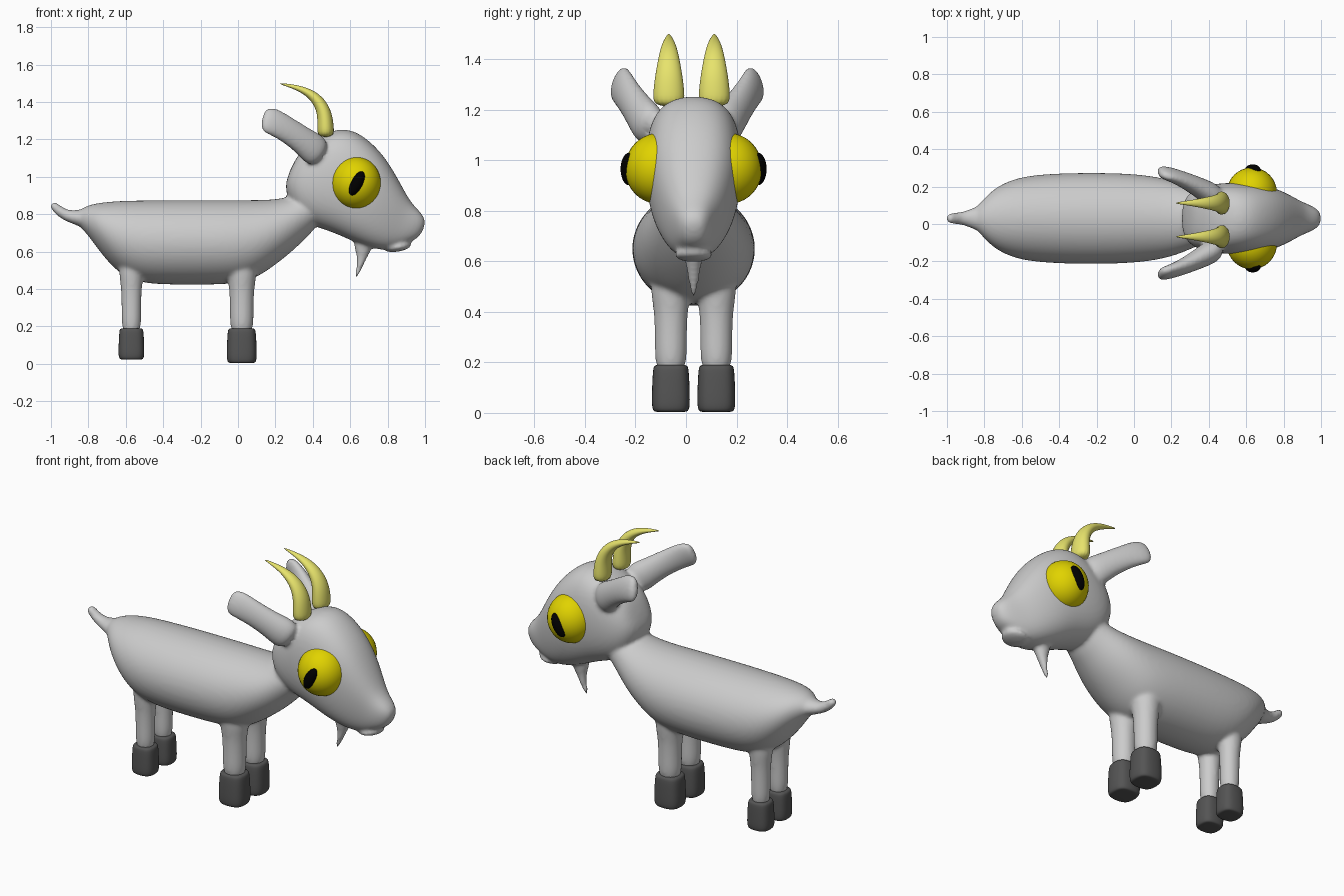
import bpy, bmesh
from math import sin, cos, pi, copysign, radians
from mathutils import Vector

if "Cube" in bpy.data.objects:
    bpy.data.objects.remove(bpy.data.objects["Cube"])

CY = 0.03  # the animal's mirror plane


def material(name, rgb):
    m = bpy.data.materials.new(name)
    m.diffuse_color = (*rgb, 1)
    m.use_nodes = True
    m.node_tree.nodes["Principled BSDF"].inputs["Base Color"].default_value = m.diffuse_color
    return m


HORN = material("horn_yellow", (0.80, 0.77, 0.15))
EYE = material("eye_yellow", (0.75, 0.65, 0.0))
BLACK = material("black", (0.0, 0.0, 0.0))
HOOF = material("dark_grey", (0.09, 0.09, 0.09))
skin = []  # grey parts, fused at the end


def loft(name, rings, side=(0, 1, 0), up=None, mat=None, power=2.0, n=16):
    """Smooth tube through rings of (x, y, z, side radius, up radius)."""
    bm = bmesh.new()
    centres = [Vector(r[:3]) for r in rings]
    loops = []
    for i, r in enumerate(rings):
        t = (centres[min(i + 1, len(rings) - 1)] - centres[max(i - 1, 0)]).normalized()
        s = Vector(side)
        if up is None:
            s = (s - t * s.dot(t)).normalized()
            u = t.cross(s)
        else:
            u = Vector(up).normalized()
        loop = []
        for k in range(n):
            c, d = cos(2 * pi * k / n), sin(2 * pi * k / n)
            c = copysign(abs(c) ** (2 / power), c) / 0.975
            d = copysign(abs(d) ** (2 / power), d) / 0.975
            loop.append(bm.verts.new(centres[i] + s * r[3] * c + u * r[4] * d))
        loops.append(loop)
    for a, b in zip(loops, loops[1:]):
        for k in range(n):
            bm.faces.new((a[k], a[(k + 1) % n], b[(k + 1) % n], b[k]))
    bm.faces.new(loops[0])
    bm.faces.new(loops[-1])
    bmesh.ops.recalc_face_normals(bm, faces=bm.faces)
    for f in bm.faces:
        f.smooth = True
    me = bpy.data.meshes.new(name)
    bm.to_mesh(me)
    bm.free()
    ob = bpy.data.objects.new(name, me)
    bpy.context.collection.objects.link(ob)
    ob.modifiers.new("smooth", 'SUBSURF').levels = 2
    ob.modifiers["smooth"].render_levels = 2
    if mat:
        me.materials.append(mat)
    else:
        skin.append(ob)
    return ob


def ball(name, loc, scale, tilt=0, mat=None):
    bpy.ops.mesh.primitive_uv_sphere_add(segments=32, ring_count=20, radius=1, location=loc,
                                         rotation=(0, radians(tilt), 0))
    ob = bpy.context.object
    ob.name = name
    ob.scale = scale
    bpy.ops.object.shade_smooth()
    if mat:
        ob.data.materials.append(mat)
    else:
        skin.append(ob)
    return ob


# Body and neck: x, top z, bottom z, half width
body = [(-0.86, 0.815, 0.745, 0.045), (-0.81, 0.845, 0.70, 0.095), (-0.75, 0.86, 0.615, 0.16),
        (-0.65, 0.87, 0.49, 0.21), (-0.53, 0.873, 0.430, 0.233), (-0.35, 0.875, 0.423, 0.243),
        (-0.1, 0.875, 0.423, 0.243), (0.04, 0.875, 0.435, 0.233), (0.13, 0.875, 0.48, 0.22),
        (0.22, 0.88, 0.545, 0.198), (0.3, 0.90, 0.61, 0.165), (0.37, 0.94, 0.68, 0.135),
        (0.44, 0.96, 0.75, 0.12)]
loft("body", [(x, CY, (a + b) / 2, w, (a - b) / 2) for x, a, b, w in body], up=(0, 0, 1))

# Tail
loft("tail", [(-0.80, CY, 0.775, 0.085, 0.06), (-0.86, CY, 0.782, 0.055, 0.04),
              (-0.91, CY, 0.79, 0.037, 0.031), (-0.95, CY, 0.812, 0.030, 0.028),
              (-0.98, CY, 0.84, 0.030, 0.024), (-0.996, CY, 0.858, 0.022, 0.016)])

# Head: distance along a sloping axis, extent above it, extent below it, half width
axis, up = Vector((0.92, 0, -0.39)), Vector((0.39, 0, 0.92))
head = [(0.005, 0.08, -0.06, 0.08), (0.04, 0.17, -0.12, 0.145), (0.12, 0.29, -0.2, 0.178),
        (0.22, 0.34, -0.22, 0.190), (0.34, 0.318, -0.205, 0.188), (0.46, 0.262, -0.21, 0.175),
        (0.58, 0.17, -0.205, 0.136), (0.67, 0.097, -0.178, 0.094), (0.74, 0.074, -0.105, 0.068),
        (0.788, 0.037, -0.047, 0.036)]
rings = []
for d, a, b, w in head:
    c = Vector((0.27, CY, 1.03)) + axis * d + up * (a + b) / 2
    rings.append((*c, w, (a - b) / 2))
loft("head", rings, up=up, power=2.5)
ball("lower_lip", (0.855, CY, 0.624), (0.073, 0.075, 0.024), -10)

# Beard
loft("beard", [(0.67, CY, 0.66, 0.05, 0.06), (0.668, CY, 0.605, 0.034, 0.042),
               (0.66, CY, 0.56, 0.026, 0.024), (0.648, CY, 0.51, 0.019, 0.016),
               (0.625, CY, 0.453, 0.008, 0.008)])

for m, label in ((-1, "right"), (1, "left")):
    # Eyes and pupils
    ball("eye_" + label, (0.63, CY + m * 0.138, 0.967), (0.134, 0.134, 0.14), 0, EYE)
    ball("pupil_" + label, (0.635, CY + m * 0.255, 0.965), (0.033, 0.034, 0.07), 27, BLACK)

    # Horns
    y = 0.022 + m * 0.09
    loft("horn_" + label, [(0.47, y, 1.21, 0.062, 0.045), (0.468, y, 1.27, 0.062, 0.044),
                           (0.463, y, 1.34, 0.053, 0.039), (0.435, y, 1.40, 0.042, 0.033),
                           (0.385, y, 1.448, 0.031, 0.023), (0.31, y, 1.48, 0.016, 0.013),
                           (0.22, y, 1.499, 0.003, 0.003)], mat=HORN)

    # Ears
    ear = [(0.45, 0.13, 1.11, 0.07, 0.10), (0.36, 0.185, 1.185, 0.055, 0.075),
           (0.26, 0.235, 1.255, 0.042, 0.07), (0.18, 0.265, 1.30, 0.034, 0.078),
           (0.127, 0.275, 1.312, 0.026, 0.066)]
    loft("ear_" + label, [(x, 0.005 + m * yy, z, a, b) for x, yy, z, a, b in ear],
         side=(0, 1, 0.35 * m))

    # Legs and hooves
    for part, x, dy, r, hoof_r, base in (("front", 0.02, 0.09, 0.063, 0.08, 0.003),
                                         ("hind", -0.57, 0.083, 0.052, 0.069, 0.022)):
        y = CY + m * dy
        loft(f"{part}_leg_{label}", [(x, y, z, r * k, r * k) for z, k in
             ((0.62, 1.0), (0.54, 1.25), (0.47, 1.25), (0.40, 1.04), (0.28, 1), (0.14, 1))])
        loft(f"{part}_hoof_{label}", [(x, y, z, hoof_r * k * 0.94, hoof_r * k) for z, k in
             ((0.192, 0.82), (0.182, 0.93), (0.10, 0.98), (base + 0.03, 1.0),
              (base + 0.004, 0.93), (base, 0.75))], mat=HOOF, power=2.8)

# Fuse the grey parts into one skin with soft blends
bpy.ops.object.select_all(action='DESELECT')
for ob in skin:
    ob.select_set(True)
bpy.context.view_layer.objects.active = skin[0]
bpy.ops.object.convert(target='MESH')
bpy.ops.object.join()
remesh = skin[0].modifiers.new("fuse", 'REMESH')
remesh.mode = 'VOXEL'
remesh.voxel_size = 0.01
remesh.use_smooth_shade = True
soft = skin[0].modifiers.new("blend", 'SMOOTH')
soft.factor, soft.iterations = 0.5, 10
